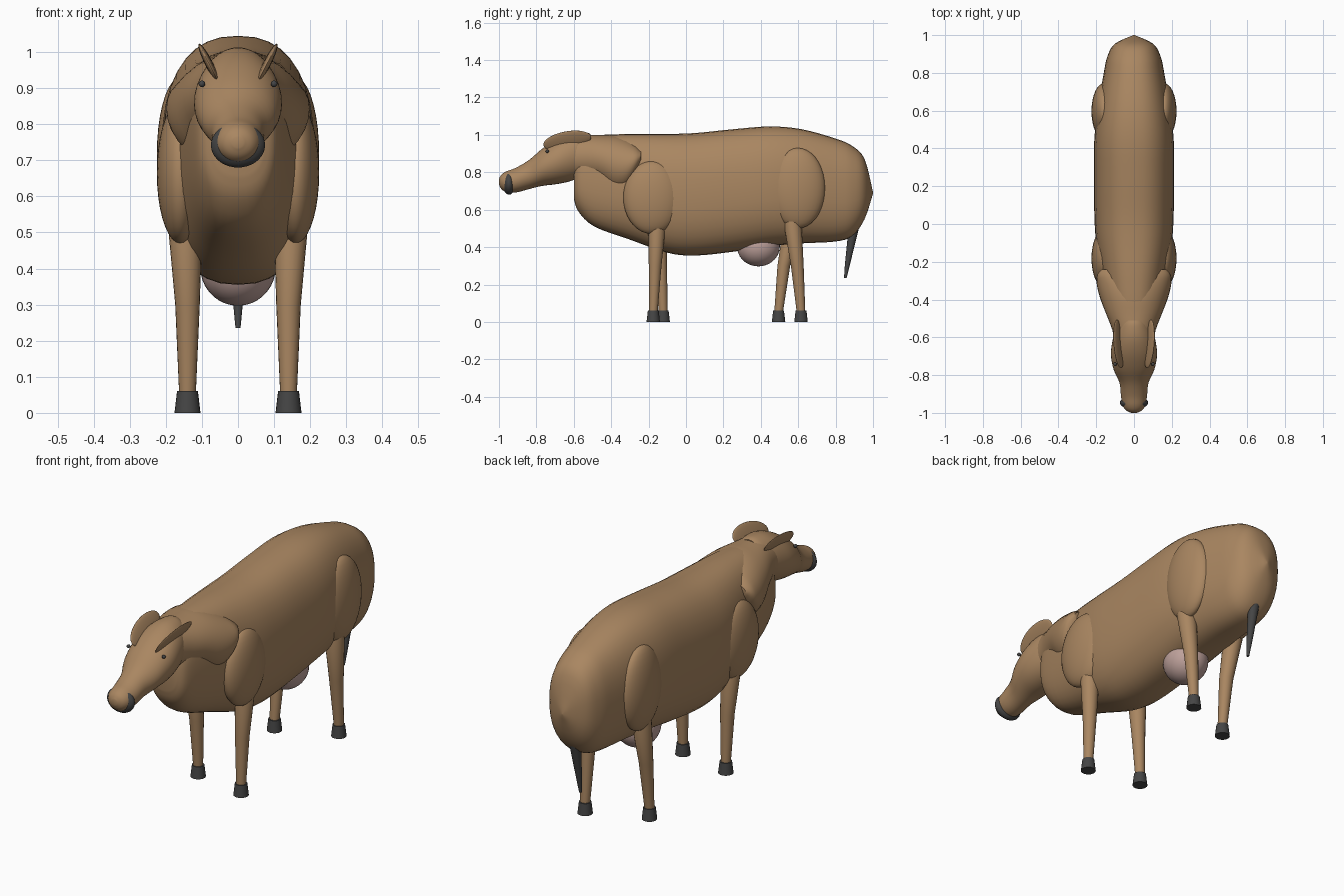
import bpy
import bmesh
from math import cos, sin, pi, radians, copysign
from mathutils import Vector, Matrix

default_cube = bpy.data.objects.get("Cube")
if default_cube:
    bpy.data.objects.remove(default_cube, do_unlink=True)


def make_material(name, red, green, blue):
    material = bpy.data.materials.new(name)
    material.use_nodes = True
    colour = (red, green, blue, 1)
    material.diffuse_color = colour
    shader = material.node_tree.nodes["Principled BSDF"]
    shader.inputs["Base Color"].default_value = colour
    shader.inputs["Roughness"].default_value = 0.8
    return material


HIDE = make_material("brown hide", 0.40, 0.24, 0.12)
DARK = make_material("dark horn", 0.06, 0.06, 0.06)
PINK = make_material("pale pink skin", 0.52, 0.36, 0.33)


def finish(name, bm, material, angle=50):
    bmesh.ops.recalc_face_normals(bm, faces=bm.faces)
    mesh = bpy.data.meshes.new(name)
    bm.to_mesh(mesh)
    bm.free()
    mesh.materials.append(material)
    part = bpy.data.objects.new(name, mesh)
    bpy.context.collection.objects.link(part)
    bpy.ops.object.select_all(action="DESELECT")
    part.select_set(True)
    bpy.context.view_layer.objects.active = part
    bpy.ops.object.shade_smooth_by_angle(angle=radians(angle))
    return part


def smooth_stations(stations, steps):
    """Run a Catmull-Rom spline through the cross-section stations."""
    rows = [Vector(row) for row in stations]
    result = []
    for i in range(len(rows) - 1):
        before, start = rows[max(i - 1, 0)], rows[i]
        end, after = rows[i + 1], rows[min(i + 2, len(rows) - 1)]
        for step in range(steps):
            t = step / steps
            pull = (end - before) * t
            bend = (2 * before - 5 * start + 4 * end - after) * t * t
            twist = (3 * start - before - 3 * end + after) * t ** 3
            result.append(start + (pull + bend + twist) / 2)
    return result + [rows[-1]]


def loft(name, stations, material, power=2.0, steps=4, sides=36):
    """Skin rounded sections; each station is y, bottom, top, half width."""
    bm = bmesh.new()
    rings = []
    for y, low, high, width in smooth_stations(stations, steps):
        middle, height = (low + high) / 2, (high - low) / 2
        ring = []
        for k in range(sides):
            c, s = cos(2 * pi * k / sides), sin(2 * pi * k / sides)
            x = copysign(abs(c) ** (2 / power), c) * width
            z = copysign(abs(s) ** (2 / power), s) * height
            ring.append(bm.verts.new((x, y, middle + z)))
        rings.append(ring)
    for a, b in zip(rings, rings[1:]):
        for k in range(sides):
            n = (k + 1) % sides
            bm.faces.new((a[k], a[n], b[n], b[k]))
    bm.faces.new(rings[0])
    bm.faces.new(rings[-1])
    return finish(name, bm, material)


def ellipsoid(name, centre, radii, material, turn=Matrix.Identity(4)):
    bm = bmesh.new()
    place = Matrix.Translation(centre) @ turn @ Matrix.Diagonal((*radii, 1))
    bmesh.ops.create_uvsphere(bm, u_segments=32, v_segments=18, radius=1, matrix=place)
    return finish(name, bm, material)


def tube(name, points, radii, material, sides=20):
    """Stack horizontal rings along a line of joints."""
    bm = bmesh.new()
    rings = [[bm.verts.new(Vector(p) + Vector((cos(2 * pi * k / sides), sin(2 * pi * k / sides), 0)) * r)
              for k in range(sides)] for p, r in zip(points, radii)]
    for a, b in zip(rings, rings[1:]):
        for k in range(sides):
            n = (k + 1) % sides
            bm.faces.new((a[k], a[n], b[n], b[k]))
    bm.faces.new(rings[0])
    bm.faces.new(rings[-1])
    return finish(name, bm, material)


# Barrel, chest and rump
loft("body", [
    (-0.60, 0.66, 0.84, 0.07),
    (-0.575, 0.59, 0.92, 0.105),
    (-0.49, 0.51, 0.99, 0.13),
    (-0.3, 0.44, 1.005, 0.165),
    (-0.1, 0.37, 1.005, 0.2),
    (0.05, 0.355, 1.01, 0.21),
    (0.25, 0.375, 1.03, 0.212),
    (0.45, 0.405, 1.045, 0.21),
    (0.62, 0.42, 1.03, 0.19),
    (0.8, 0.43, 0.98, 0.16),
    (0.89, 0.46, 0.94, 0.14),
    (0.955, 0.55, 0.87, 0.1),
    (1.0, 0.687, 0.693, 0.003),
], HIDE, power=2.4)

# Neck flaring out over the shoulders
loft("neck", [
    (-0.64, 0.77, 0.99, 0.1),
    (-0.56, 0.76, 1.0, 0.115),
    (-0.47, 0.74, 1.0, 0.15),
    (-0.39, 0.68, 1.0, 0.18),
    (-0.32, 0.685, 0.985, 0.197),
    (-0.27, 0.76, 0.96, 0.195),
    (-0.24, 0.84, 0.93, 0.17),
], HIDE, steps=3)

# Head tapering to the muzzle
loft("head", [
    (-1.0, 0.735, 0.765, 0.015),
    (-0.987, 0.71, 0.787, 0.042),
    (-0.96, 0.694, 0.805, 0.06),
    (-0.91, 0.692, 0.824, 0.069),
    (-0.84, 0.71, 0.865, 0.077),
    (-0.77, 0.727, 0.925, 0.108),
    (-0.69, 0.737, 0.977, 0.122),
    (-0.61, 0.755, 1.008, 0.112),
    (-0.54, 0.79, 1.013, 0.09),
    (-0.51, 0.83, 1.005, 0.07),
], HIDE)
ellipsoid("nose_band", (0, -0.946, 0.742), (0.075, 0.034, 0.062), DARK)

# Paired features of the head, shoulders and hips
for side, label in ((1, "left"), (-1, "right")):
    tilt = Matrix.Rotation(radians(27 * side), 4, "Y") @ Matrix.Rotation(radians(12), 4, "X")
    ellipsoid(label + "_ear", (side * 0.08, -0.635, 0.967), (0.011, 0.13, 0.058), HIDE, tilt)
    ellipsoid(label + "_eye", (side * 0.1, -0.742, 0.912), (0.009, 0.009, 0.009), DARK)
    ellipsoid(label + "_shoulder", (side * 0.16, -0.182, 0.665), (0.065, 0.153, 0.195), HIDE)
    ellipsoid(label + "_hip", (side * 0.16, 0.597, 0.715), (0.065, 0.148, 0.215), HIDE)

# Legs: top, knee and foot positions along y
legs = {
    "left_front": (1, -0.155, -0.165, -0.175),
    "right_front": (-1, -0.155, -0.135, -0.122),
    "left_hind": (1, 0.57, 0.595, 0.615),
    "right_hind": (-1, 0.57, 0.523, 0.495),
}
for label, (side, top, knee, foot) in legs.items():
    x = side * 0.14
    tube(label + "_leg",
         [(x, foot, 0.05), (x, knee, 0.3), (side * 0.147, top, 0.53), (side * 0.15, top, 0.59)],
         (0.023, 0.034, 0.048, 0.03), HIDE)
    tube(label + "_hoof", [(x, foot, 0), (x, foot, 0.06)], (0.036, 0.029), DARK)

# Udder and tail
ellipsoid("udder", (0, 0.387, 0.405), (0.105, 0.115, 0.108), PINK)
tube("tail", [(0, 0.852, 0.235), (0, 0.862, 0.3), (0, 0.9, 0.52)], (0.007, 0.013, 0.029), DARK)
